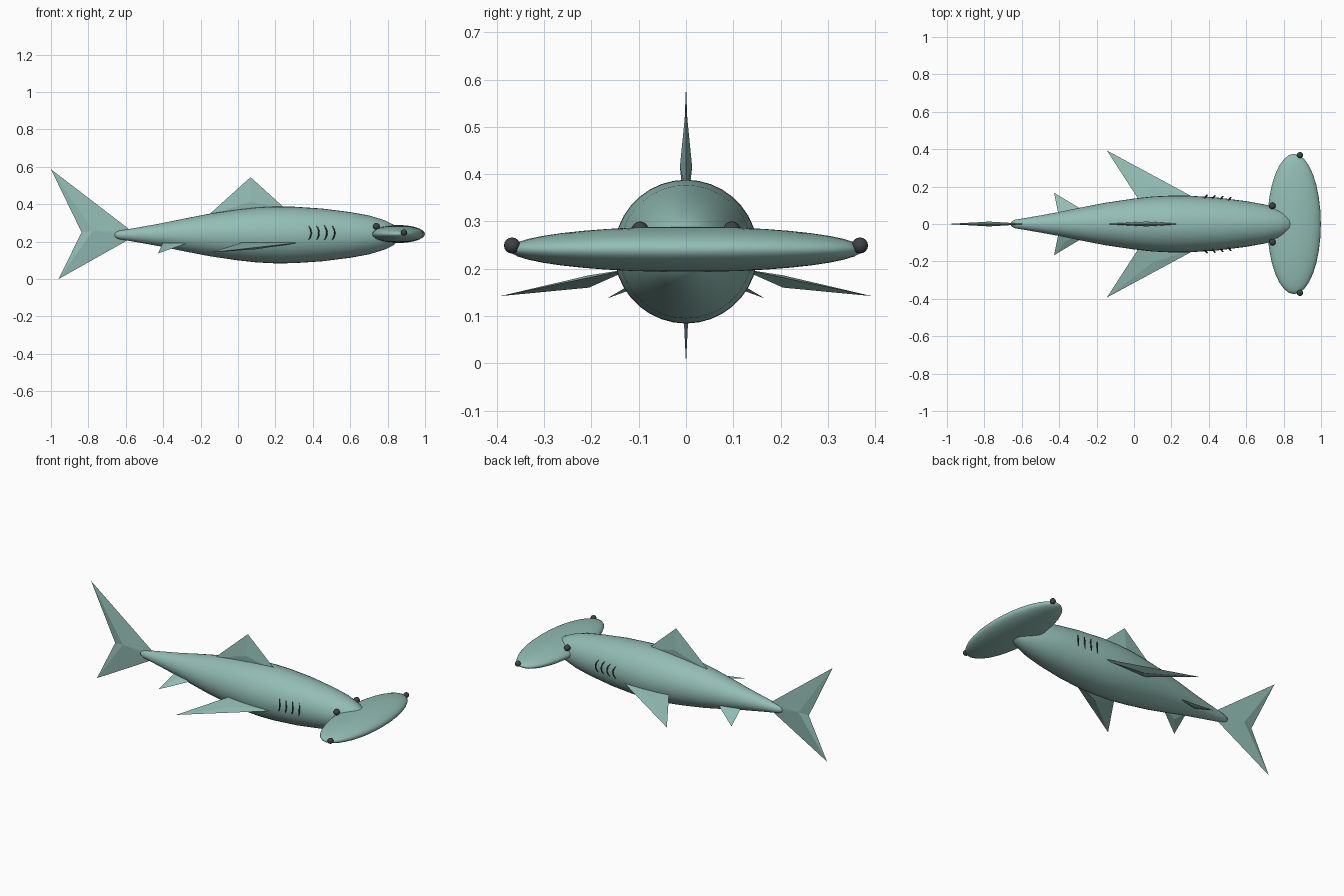
import bpy, bmesh, math
from mathutils import Vector

cube = bpy.data.objects.get("Cube")
if cube:
    bpy.data.objects.remove(cube, do_unlink=True)


def material(name, rgb):
    m = bpy.data.materials.new(name)
    m.use_nodes = True
    m.diffuse_color = (*rgb, 1)
    m.node_tree.nodes["Principled BSDF"].inputs["Base Color"].default_value = (*rgb, 1)
    return m


SKIN = material("sea green skin", (0.29, 0.51, 0.46))
DARK = material("dark grey", (0.045, 0.055, 0.06))
AXIS_Z = 0.236


def finish(name, bm, mat, smooth=False):
    bmesh.ops.recalc_face_normals(bm, faces=bm.faces)
    for f in bm.faces:
        f.smooth = smooth
    mesh = bpy.data.meshes.new(name)
    bm.to_mesh(mesh)
    bm.free()
    mesh.materials.append(mat)
    ob = bpy.data.objects.new(name, mesh)
    bpy.context.collection.objects.link(ob)
    return ob


def ellipsoid(name, centre, radii, mat, u=24, v=14):
    bm = bmesh.new()
    bmesh.ops.create_uvsphere(bm, u_segments=u, v_segments=v, radius=1)
    for vert in bm.verts:
        vert.co = Vector(c + r * p for c, r, p in zip(centre, radii, vert.co))
    return finish(name, bm, mat, True)


def fin(name, outline, ridge, thickness):
    """Flat-faceted fin: an outline fanned to a raised ridge point on each side."""
    bm = bmesh.new()
    rim = [bm.verts.new(p) for p in outline]
    for s in (1, -1):
        top = bm.verts.new(Vector(ridge) + s * Vector(thickness))
        for a, b in zip(rim, rim[1:] + rim[:1]):
            bm.faces.new((a, b, top))
    return finish(name, bm, SKIN)


# Body: spindle turned around the long axis
PROFILE = [(-0.655, 0.014), (-0.635, 0.023), (-0.58, 0.032), (-0.5, 0.046),
           (-0.4, 0.064), (-0.3, 0.085), (-0.15, 0.114), (0, 0.136), (0.1, 0.147),
           (0.2, 0.152), (0.3, 0.151), (0.45, 0.141), (0.6, 0.122), (0.7, 0.104),
           (0.78, 0.08), (0.83, 0.056), (0.86, 0.025)]
SIDES = 36
bm = bmesh.new()
rings = []
for x, r in PROFILE:
    rings.append([bm.verts.new((x, r * math.cos(a), AXIS_Z + r * math.sin(a)))
                  for a in (math.tau * i / SIDES for i in range(SIDES))])
for lo, hi in zip(rings, rings[1:]):
    for i in range(SIDES):
        j = (i + 1) % SIDES
        bm.faces.new((lo[i], lo[j], hi[j], hi[i]))
for ring, x in ((rings[0], -0.662), (rings[-1], 0.868)):
    tip = bm.verts.new((x, 0, AXIS_Z))
    for i in range(SIDES):
        bm.faces.new((ring[i], ring[(i + 1) % SIDES], tip))
finish("body", bm, SKIN, True)

# Wide flattened head
ellipsoid("hammer_head", (0.856, 0, 0.241), (0.143, 0.375, 0.048), SKIN, 32, 20)

# Upright fins
fin("dorsal_fin", [(0.26, 0, 0.37), (0.067, 0, 0.545), (-0.16, 0, 0.34), (0.067, 0, 0.3)],
    (0.067, 0, 0.415), (0, 0.013, 0))
fin("tail_fin", [(-0.56, 0, 0.25), (-1, 0, 0.587), (-0.836, 0, 0.25),
                 (-0.96, 0, 0), (-0.56, 0, 0.225)],
    (-0.775, 0, 0.26), (0, 0.013, 0))


def body_radius(x):
    for (x0, r0), (x1, r1) in zip(PROFILE, PROFILE[1:]):
        if x0 <= x <= x1:
            return r0 + (r1 - r0) * (x - x0) / (x1 - x0)


def gill(name, x, s):
    """Thin slit bowed forward and slightly proud of the flank."""
    cu = bpy.data.curves.new(name, "CURVE")
    cu.dimensions = "3D"
    cu.bevel_depth = 0.004
    cu.bevel_resolution = 1
    cu.use_fill_caps = True
    sp = cu.splines.new("POLY")
    sp.points.add(6)
    for i, p in enumerate(sp.points):
        t = i / 3 - 1
        bow = 1 - t * t
        z = 0.247 + 0.038 * t
        r = body_radius(x) + 0.008 * bow
        p.co = (x + 0.013 * bow, s * math.sqrt(r * r - (z - AXIS_Z) ** 2), z, 1)
        p.radius = 0.4 + 0.6 * bow
    cu.materials.append(DARK)
    bpy.context.collection.objects.link(bpy.data.objects.new(name, cu))


# Paired parts
for side, s in (("left", 1), ("right", -1)):
    fin(side + "_pectoral_fin",
        [(0.37, s * 0.115, 0.2), (-0.145, s * 0.393, 0.142), (0.035, s * 0.115, 0.2)],
        (0.1, s * 0.205, 0.173), (0, 0, 0.013))
    fin(side + "_pelvic_fin",
        [(-0.25, s * 0.06, 0.2), (-0.427, s * 0.167, 0.137), (-0.4, s * 0.03, 0.2)],
        (-0.36, s * 0.085, 0.176), (0, 0, 0.009))
    ellipsoid(side + "_tip_eye", (0.887, s * 0.368, 0.249), [0.017] * 3, DARK, 12, 8)
    ellipsoid(side + "_upper_eye", (0.74, s * 0.097, 0.282), [0.018] * 3, DARK, 12, 8)
    for n, x in enumerate((0.378, 0.42, 0.462, 0.504)):
        gill(f"{side}_gill_{n + 1}", x, s)
